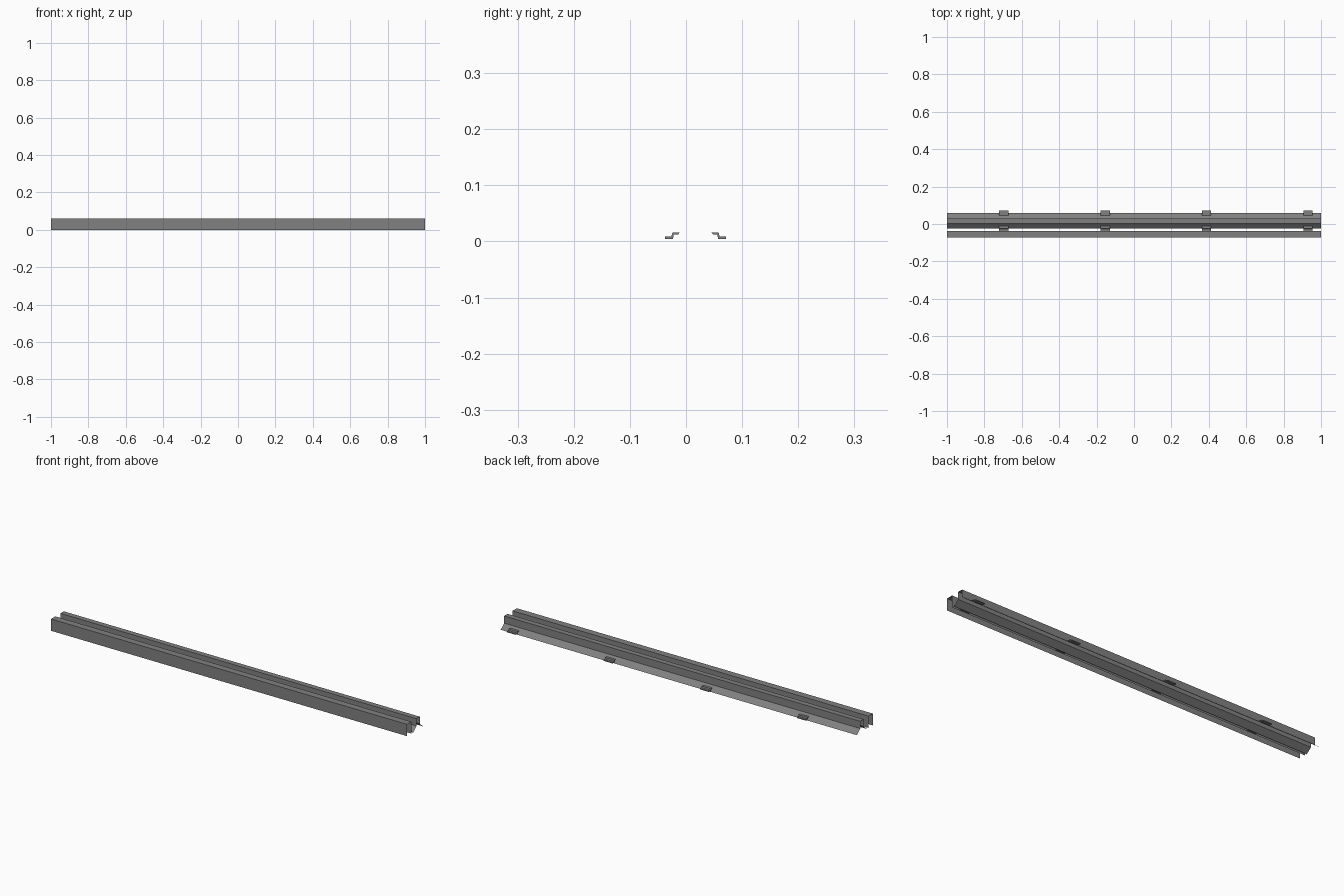
import bpy, bmesh

if "Cube" in bpy.data.objects:
    bpy.data.objects.remove(bpy.data.objects["Cube"])

RAIL_Y = 0.017   # centre line of the running rail
TOP = 0.06

# Dark steel shared by all parts
steel = bpy.data.materials.new("dark_steel")
steel.diffuse_color = (0.22, 0.22, 0.22, 1)
steel.use_nodes = True
steel.node_tree.nodes["Principled BSDF"].inputs["Base Color"].default_value = steel.diffuse_color


def extrude_profile(name, profile, x0, x1, closed=False):
    """Sweep a (y, z) profile along x; closed profiles get end caps."""
    bm = bmesh.new()
    a = [bm.verts.new((x0, y, z)) for y, z in profile]
    b = [bm.verts.new((x1, y, z)) for y, z in profile]
    n = len(profile)
    for i in range(n if closed else n - 1):
        j = (i + 1) % n
        bm.faces.new((a[i], b[i], b[j], a[j]))
    if closed:
        bm.faces.new(a)
        bm.faces.new(b)
        bmesh.ops.recalc_face_normals(bm, faces=bm.faces)
    mesh = bpy.data.meshes.new(name)
    bm.to_mesh(mesh)
    bm.free()
    mesh.materials.append(steel)
    obj = bpy.data.objects.new(name, mesh)
    bpy.context.collection.objects.link(obj)
    return obj


# Running rail: open sheet with box head and sloping foot
half = [(0.041, 0.0), (0.0135, 0.023), (0.0135, TOP)]
rail = [(RAIL_Y - y, z) for y, z in half] + [(RAIL_Y + y, z) for y, z in reversed(half)]
extrude_profile("running_rail", rail, -1, 1)

# Guard beam: open-bottomed channel in front of the rail
extrude_profile("guard_beam", [(-0.0714, 0), (-0.0714, TOP), (-0.037, TOP), (-0.037, 0)], -1, 1)

# Stepped clips holding both edges of the rail foot
clip = [(0.0544, 0.0045), (0.0544, 0.009), (0.043, 0.009), (0.041, 0.016),
        (0.028, 0.016), (0.031, 0.0125), (0.039, 0.0125), (0.040, 0.0045)]
for i in range(4):
    x = -0.697 + i * 0.5425
    for side, label in ((1, "back"), (-1, "front")):
        extrude_profile(f"{label}_clip_{i + 1}",
                        [(RAIL_Y + side * y, z) for y, z in clip],
                        x - 0.025, x + 0.025, closed=True)
